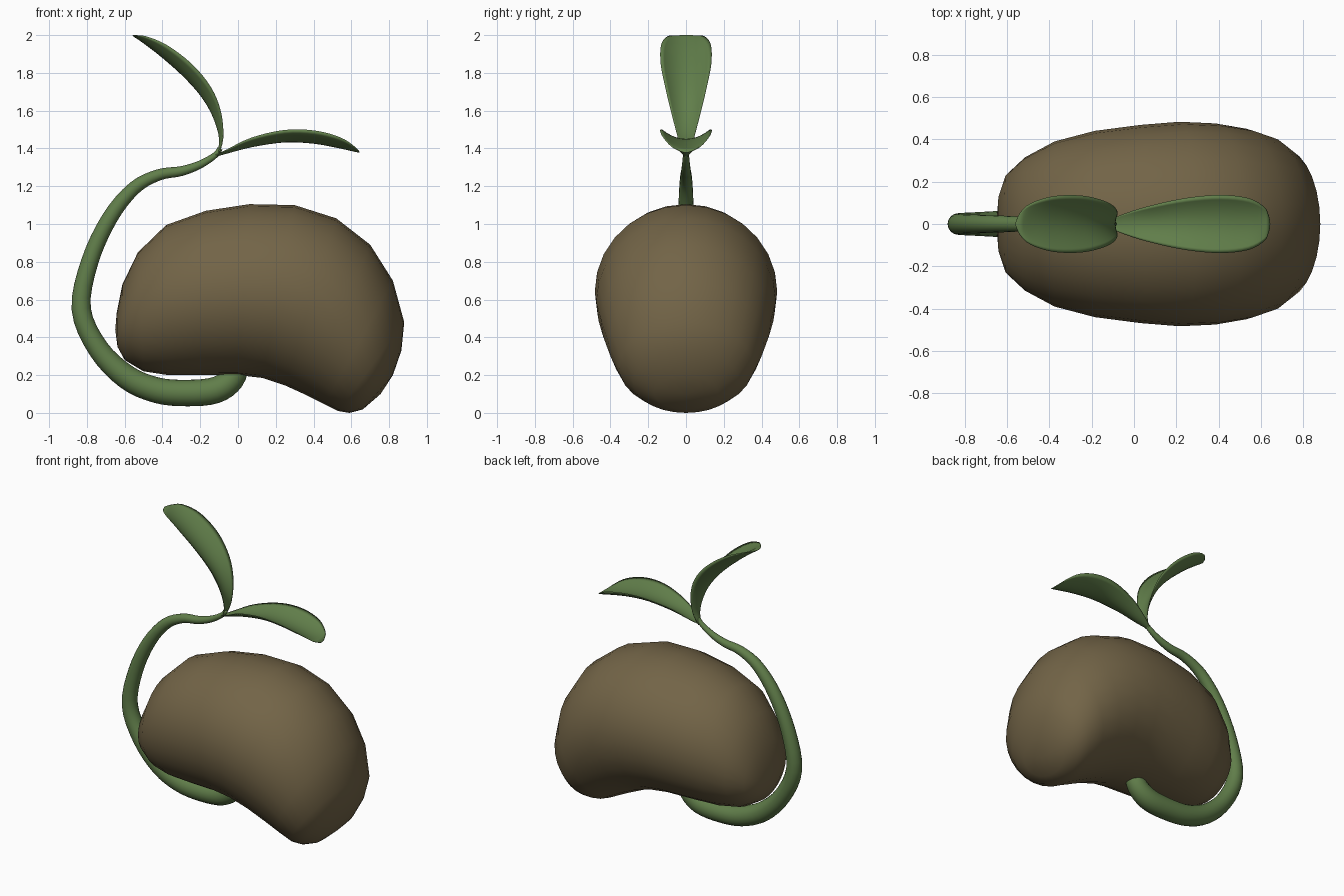
import bpy, bmesh, math
from mathutils import Vector

if "Cube" in bpy.data.objects:
    bpy.data.objects.remove(bpy.data.objects["Cube"])


def material(name, rgb):
    m = bpy.data.materials.new(name)
    m.diffuse_color = (*rgb, 1)
    m.use_nodes = True
    m.node_tree.nodes["Principled BSDF"].inputs["Base Color"].default_value = m.diffuse_color
    return m


BROWN = material("bean brown", (0.170, 0.128, 0.063))
GREEN = material("sprout green", (0.118, 0.207, 0.068))


def spline(rows, steps):
    """Catmull-Rom interpolation of rows of numbers."""
    p = [rows[0]] + list(rows) + [rows[-1]]
    out = []
    for i in range(1, len(p) - 2):
        for s in range(steps):
            t = s / steps
            out.append([0.5 * (2 * b + (c - a) * t + (2 * a - 5 * b + 4 * c - d) * t * t
                               + (3 * b - a - 3 * c + d) * t ** 3)
                        for a, b, c, d in zip(*p[i - 1:i + 3])])
    return out + [list(rows[-1])]


def loft(name, rings, mat, poles=None):
    """Skin closed rings, ending in pole points or flat caps."""
    bm = bmesh.new()
    vs = [[bm.verts.new(p) for p in r] for r in rings]
    n = len(vs[0])
    for a, b in zip(vs, vs[1:]):
        for j in range(n):
            bm.faces.new((a[j], a[(j + 1) % n], b[(j + 1) % n], b[j]))
    for k, r in enumerate((vs[0], vs[-1])):
        if poles:
            c = bm.verts.new(poles[k])
            for j in range(n):
                bm.faces.new((r[j], r[(j + 1) % n], c))
        else:
            bm.faces.new(r)
    bmesh.ops.recalc_face_normals(bm, faces=bm.faces)
    me = bpy.data.meshes.new(name)
    bm.to_mesh(me)
    bm.free()
    me.materials.append(mat)
    me.polygons.foreach_set("use_smooth", [True] * len(me.polygons))
    ob = bpy.data.objects.new(name, me)
    bpy.context.collection.objects.link(ob)
    return ob


def normals(path):
    """In-plane (xz) normal, to the left of travel, at each path point."""
    out = []
    for i in range(len(path)):
        a, b = path[max(i - 1, 0)], path[min(i + 1, len(path) - 1)]
        out.append(Vector((a[1] - b[1], 0, b[0] - a[0])).normalized())
    return out


# Bean: fanned cross-sections (bottom x, z, top x, z, half width)
SECTIONS = [
    (-.638, .35, -.642, .53, .13), (-.60, .28, -.612, .68, .23),
    (-.50, .22, -.53, .85, .315), (-.37, .20, -.38, .995, .39),
    (-.20, .20, -.17, 1.07, .44), (0, .20, .06, 1.105, .468),
    (.13, .185, .30, 1.10, .483), (.25, .145, .52, 1.03, .475),
    (.36, .095, .70, .89, .45), (.46, .045, .82, .70, .41),
    (.53, .01, .88, .48, .355), (.59, 0, .865, .33, .28), (.66, .018, .82, .20, .17)]
rings = []
for bx, bz, tx, tz, w in SECTIONS:
    ring = []
    for j in range(28):
        a = 2 * math.pi * j / 28
        k = 0.5 + 0.5 * math.sin(a)
        ring.append((bx + (tx - bx) * k, w * math.cos(a), bz + (tz - bz) * k))
    rings.append(ring)
loft("bean", rings, BROWN, [(-.65, 0, .44), (.755, 0, .10)])

# Stem: tapered tube (x, z, radius)
STEM = spline([(.0, .27, .06), (-.03, .18, .065), (-.12, .12, .07), (-.27, .105, .07),
               (-.43, .12, .068), (-.59, .19, .064), (-.74, .34, .056), (-.83, .55, .051),
               (-.785, .80, .046), (-.68, 1.03, .042), (-.55, 1.19, .036),
               (-.42, 1.26, .03), (-.30, 1.28, .026), (-.20, 1.315, .021),
               (-.12, 1.365, .016), (-.095, 1.40, .014)], 4)
rings = []
for (x, z, r), n in zip(STEM, normals(STEM)):
    rings.append([Vector((x, r * math.sin(a), z)) + n * r * math.cos(a)
                  for a in (2 * math.pi * j / 16 for j in range(16))])
loft("stem", rings, GREEN)


# Leaves: cupped crescent sections (midrib x, z, half width, cup depth)
def leaf(name, rows, side):
    path = spline(rows, 4)
    us = [i / 6 for i in range(-6, 7)]
    rings = []
    for (x, z, w, cup), n in zip(path, normals(path)):
        n = n * side
        thick = min(.018, w * .3)
        c = Vector((x, 0, z))
        low = [c + Vector((0, u * w, 0)) + n * cup * u * u for u in us]
        top = [c + Vector((0, u * w, 0)) + n * (cup * u * u + thick * (1 - u * u))
               for u in reversed(us[1:-1])]
        rings.append(low + top)
    loft(name, rings, GREEN)


leaf("right_leaf", [(-.12, 1.355, .014, .010), (-.05, 1.375, .045, .022), (.08, 1.408, .085, .05),
                    (.25, 1.432, .123, .066), (.40, 1.425, .137, .07), (.53, 1.402, .122, .058),
                    (.61, 1.384, .08, .028), (.635, 1.379, .04, .01), (.643, 1.377, .008, .001)], 1)
leaf("upper_leaf", [(-.115, 1.36, .014, .010), (-.10, 1.45, .042, .022), (-.135, 1.57, .078, .05),
                    (-.20, 1.68, .11, .072), (-.30, 1.79, .134, .08), (-.42, 1.895, .132, .068),
                    (-.51, 1.963, .098, .038), (-.547, 1.988, .05, .012), (-.56, 1.997, .008, .001)], -1)
